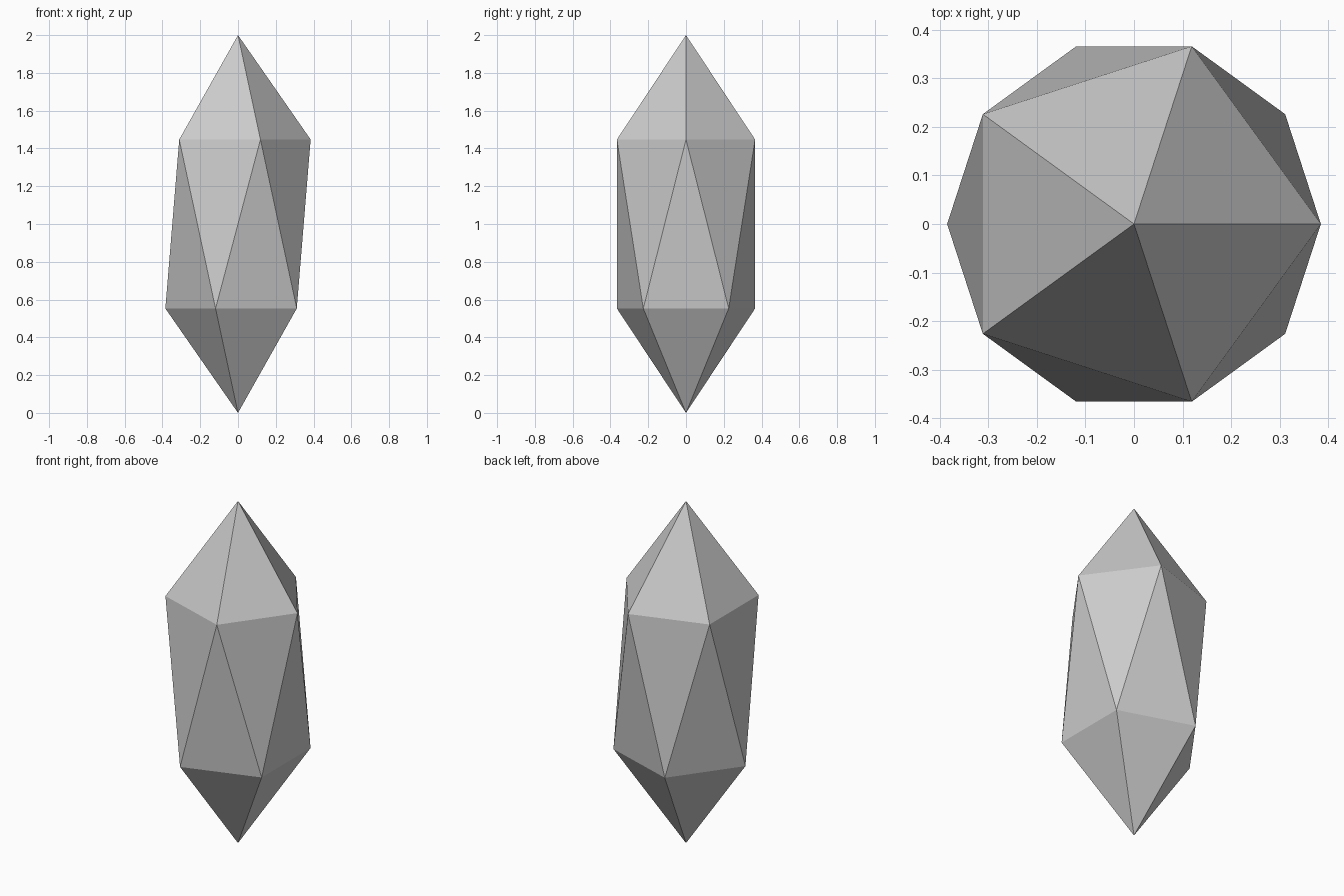
import bpy

if "Cube" in bpy.data.objects:
    bpy.data.objects.remove(bpy.data.objects["Cube"])

# Crystal: a 20-sided icosahedron, narrowed sideways and standing on its tip
bpy.ops.mesh.primitive_ico_sphere_add(subdivisions=1, radius=1, location=(0, 0, 1))
crystal = bpy.context.object
crystal.name = "crystal"
crystal.scale = (0.43, 0.43, 1)
bpy.ops.object.transform_apply(location=True, rotation=False, scale=True)
bpy.ops.object.shade_flat()
